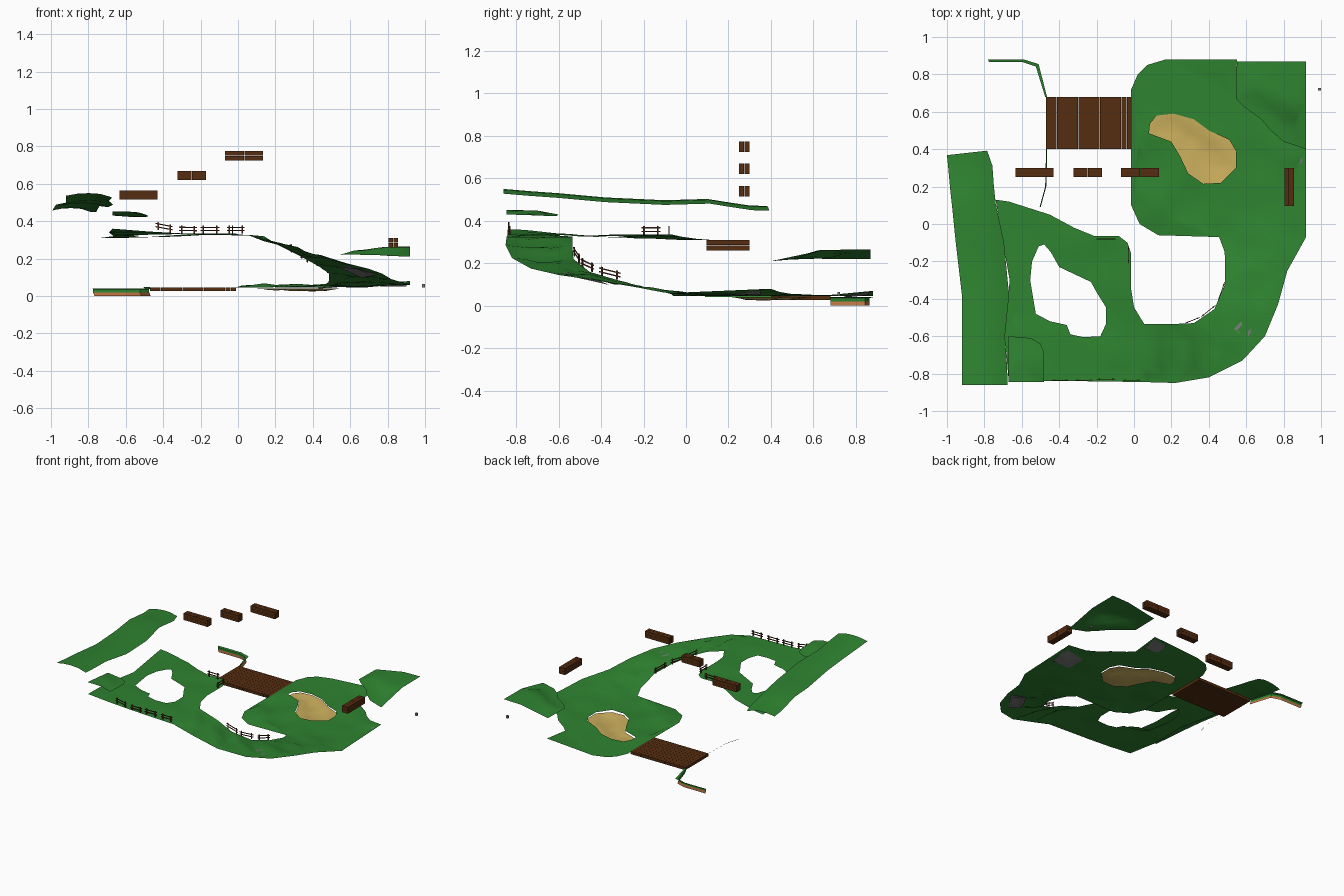
import bpy, bmesh, math
from mathutils import Vector
from mathutils.geometry import delaunay_2d_cdt

if "Cube" in bpy.data.objects:
    bpy.data.objects.remove(bpy.data.objects["Cube"])


def mat(name, c):
    m = bpy.data.materials.new(name)
    m.diffuse_color = (*c, 1)
    m.use_nodes = True
    m.node_tree.nodes["Principled BSDF"].inputs["Base Color"].default_value = m.diffuse_color
    return m


GRASS = mat("grass_green", (0.028, 0.23, 0.03))
WOOD = mat("wood_brown", (0.09, 0.026, 0.005))
FENCE = mat("fence_dark_brown", (0.07, 0.02, 0.008))
SAND = mat("sand", (0.60, 0.43, 0.11))
STONE = mat("stone_grey", (0.19, 0.19, 0.19))
DIRT = mat("dirt_orange", (0.55, 0.19, 0.06))


def make(name, verts, faces, mats, smooth=False):
    me = bpy.data.meshes.new(name)
    me.from_pydata([tuple(v) for v in verts], [], faces)
    for m in mats:
        me.materials.append(m)
    me.polygons.foreach_set("use_smooth", [smooth] * len(me.polygons))
    me.update()
    ob = bpy.data.objects.new(name, me)
    bpy.context.collection.objects.link(ob)
    return ob


def inside(p, poly):
    r = False
    for a, b in zip(poly, poly[1:] + poly[:1]):
        if (a[1] > p[1]) != (b[1] > p[1]):
            if p[0] < (b[0] - a[0]) * (p[1] - a[1]) / (b[1] - a[1]) + a[0]:
                r = not r
    return r


def height(x, y, ctrl):
    """Smooth height blended from nearby control points."""
    s = w = 0
    for cx, cy, cz in ctrl:
        k = 1 / (((x - cx) ** 2 + (y - cy) ** 2) ** 2 + 1e-9)
        s += k * cz
        w += k
    return s / w


def edge_dist(p, poly):
    d = 9
    for a, b in zip(poly, poly[1:] + poly[:1]):
        a, b = Vector(a[:2]), Vector(b[:2])
        t = max(0, min(1, (p - a).dot(b - a) / (b - a).length_squared))
        d = min(d, (a + (b - a) * t - p).length)
    return d


def sheet(name, outline, ctrl, material, holes=(), step=0.06, dz=0):
    """Single skin of ground inside an outline, with holes, draped on controls."""
    pts, edges = [], []
    loops = [outline, *holes]
    for lp in loops:
        n0, n = len(pts), len(lp)
        pts += [Vector(p[:2]) for p in lp]
        edges += [(n0 + i, n0 + (i + 1) % n) for i in range(n)]
    for i in range(int(2 / step) + 1):
        for j in range(int(2 / step) + 1):
            p = Vector((-1 + i * step, -1 + j * step))
            if (inside(p, outline) and not any(inside(p, h) for h in holes)
                    and min(edge_dist(p, lp) for lp in loops) > step * 0.4):
                pts.append(p)
    vs, _, fs = delaunay_2d_cdt(pts, edges, [], 0, 1e-5)[:3]
    keep = []
    for f in fs:
        c = sum((vs[i] for i in f), Vector((0, 0))) / len(f)
        if inside(c, outline) and not any(inside(c, h) for h in holes):
            keep.append(list(f))
    return make(name, [(v.x, v.y, height(v.x, v.y, ctrl) + dz) for v in vs],
                keep, [material], True)


def boxes(name, items, material):
    """items: (min corner, max corner)"""
    verts, faces = [], []
    for lo, hi in items:
        n = len(verts)
        verts += [(x, y, z) for z in (lo[2], hi[2]) for x, y in
                  ((lo[0], lo[1]), (hi[0], lo[1]), (hi[0], hi[1]), (lo[0], hi[1]))]
        faces += [[n + i for i in f] for f in ((3, 2, 1, 0), (4, 5, 6, 7), (0, 1, 5, 4),
                                               (1, 2, 6, 5), (2, 3, 7, 6), (3, 0, 4, 7))]
    return make(name, verts, faces, [material])


# Main course: upper plateau, curved ramp and lower green
course = [(-.74, .13, .31), (-.67, .12, .31), (-.45, .05, .315), (-.32, -.02, .325),
          (-.21, -.065, .335), (-.08, -.065, .335), (-.035, -.1, .335), (-.015, -.16, .335),
          (-.015, -.35, .335), (0, -.445, .33), (.055, -.535, .325), (.2, -.535, .28),
          (.32, -.53, .22), (.43, -.455, .16), (.487, -.32, .12), (.485, -.15, .075),
          (.455, -.07, .055), (.13, -.06, .045), (.03, 0, .045), (-.015, .1, .045),
          (-.015, .72, .045), (.02, .8, .045), (.07, .85, .045), (.17, .88, .045),
          (.55, .88, .07), (.545, .67, .05), (.59, .625, .05), (.68, .56, .05),
          (.73, .5, .055), (.8, .44, .065), (.92, .4, .08), (.92, -.07, .06),
          (.82, -.25, .09), (.77, -.43, .12), (.7, -.6, .145), (.58, -.73, .175),
          (.4, -.82, .225), (.22, -.85, .285), (.05, -.845, .325), (-.3, -.84, .335),
          (-.48, -.84, .345), (-.67, -.84, .36), (-.69, -.6, .34), (-.665, -.3, .32)]
inner = [(.3, .1, .045), (.1, .3, .045), (.2, .7, .045), (.4, .6, .045), (.65, .1, .05),
         (.65, .35, .045), (.4, .75, .045), (.8, .2, .055), (.62, -.1, .07), (.65, -.3, .1),
         (.58, -.5, .15), (.42, -.66, .205), (.25, -.7, .275), (.08, -.7, .325),
         (-.1, -.7, .335), (-.1, -.3, .335), (-.4, -.7, .335), (-.6, -.4, .325)]
ground = course + inner
kidney_hole = [(-.51, -.12), (-.545, -.2), (-.555, -.3), (-.525, -.48), (-.45, -.52),
               (-.36, -.54), (-.34, -.59), (-.27, -.605), (-.18, -.6), (-.15, -.535),
               (-.15, -.445), (-.2, -.365), (-.23, -.31), (-.4, -.23), (-.445, -.15),
               (-.48, -.11)]
pit = [(.085, .535), (.12, .58), (.21, .59), (.32, .56), (.4, .5), (.51, .45), (.545, .39),
       (.545, .3), (.465, .22), (.37, .215), (.29, .27), (.245, .365), (.2, .44), (.08, .485)]
sheet("main_course", course, ground, GRASS, [kidney_hole, pit])

# Sand bowl in the lower green
bowl = [(x, y, .04) for x, y in pit]
sheet("sand_pit", pit, bowl + [(.2, .52, .03), (.3, .45, .026), (.4, .36, .025), (.45, .3, .027)],
      SAND, step=0.04)

# Grey stone pads on the underside
for name, poly in (("ramp_stone", [(.52, -.58), (.6, -.63), (.75, -.42), (.66, -.36)]),
                   ("right_stone", [(.75, .2), (.9, .2), (.9, .35), (.75, .35)]),
                   ("back_stone", [(.43, .76), (.53, .74), (.54, .86), (.43, .86)])):
    sheet(name, poly, ground, STONE, step=0.05, dz=-0.005)

# High left lane, lofted with a slight crown: y, left x, right x, height
rows = [(-.86, -.92, -.675, .55), (-.74, -.92, -.68, .54), (-.6, -.92, -.69, .53),
        (-.38, -.92, -.668, .51), (-.1, -.953, -.695, .497), (.1, -.972, -.74, .503),
        (.2, -.983, -.75, .487), (.3, -.992, -.757, .472), (.38, -1, -.785, .47)]
drop = (-.014, -.003, 0, -.004, -.022)
verts = [(l + (r - l) * k / 4, y + .012 * (k - 2) / 2 * (1 if y > 0 else 0), z + drop[k])
         for y, l, r, z in rows for k in range(5)]
faces = [(i * 5 + k, i * 5 + k + 1, i * 5 + k + 6, i * 5 + k + 5)
         for i in range(len(rows) - 1) for k in range(4)]
make("left_lane", verts, faces, [GRASS], True)

# Small ledge and raised back corner
ledge = [(-.67, -.845, .452), (-.55, -.845, .45), (-.48, -.845, .43), (-.48, -.69, .425),
         (-.5, -.64, .422), (-.55, -.61, .422), (-.67, -.6, .43)]
sheet("left_ledge", ledge, ledge + [(-.6, -.73, .45)], GRASS)
corner = [(.55, .87, .22), (.545, .67, .22), (.59, .625, .222), (.68, .56, .22),
          (.73, .5, .22), (.8, .44, .215), (.92, .4, .21), (.92, .65, .263), (.92, .87, .265),
          (.78, .87, .262)]
sheet("back_corner", corner, corner + [(.8, .7, .263), (.68, .75, .248)], GRASS)

# Plank bridge
n = 16
w = .46 / n
boxes("plank_bridge", [((-.47 + i * w, .40, .026), (-.47 + (i + .97) * w, .68, .046))
                       for i in range(n)], WOOD)

# Bank beyond the bridge: grass lip over a dirt face
path = [(-.78, .88), (-.59, .88), (-.51, .855), (-.465, .68)]
inn = [(-.775, .865), (-.595, .865), (-.525, .842), (-.475, .68)]
verts = []
for (x, y), (u, v) in zip(path, inn):
    verts += [(x, y, .04), (u, v, .036), (u, v, .02), (u + .008, v, 0)]
faces = [(i * 4 + k, i * 4 + k + 1, i * 4 + k + 5, i * 4 + k + 4)
         for i in range(3) for k in range(3)]
bank = make("bridge_bank", verts, faces, [GRASS, DIRT])
for p in bank.data.polygons:
    p.material_index = 1 if p.center.z < .015 else 0
side = [(-.47, .4), (-.475, .2), (-.505, .09)]
make("bank_sliver", [(x + d, y, .047 - d) for x, y in side for d in (0, .006)],
     [(0, 1, 3, 2), (2, 3, 5, 4)], [GRASS])

# Floating wooden blocks, each four bundled beams
for i, (x, y, z, lx, ly) in enumerate(((-.532, .275, .54, .205, .05), (-.247, .275, .645, .155, .05),
                                       (.033, .275, .75, .205, .05), (.83, .198, .285, .05, .205))):
    g = .0007
    boxes(f"wooden_block_{i + 1}", [
        ((x + (a - 1) * lx / 2 + g, y + (b - 1) * ly / 2 + g, z + (c - 1) * .025),
         (x + a * lx / 2 - g, y + b * ly / 2 - g, z + c * .025 - g))
        for a in (0, 1) for b in (0, 1) for c in (0, 1)], WOOD)

# Fences: two posts and two rails between ground points
runs = [((-.44, -.835, .355), (-.35, -.835, .338)), ((-.315, -.835, .335), (-.22, -.835, .333)),
        ((-.2, -.83, .334), (-.1, -.83, .334)), ((-.06, -.835, .334), (.035, -.835, .334)),
        ((-.2, -.08, .334), (-.1, -.08, .334)), ((-.03, -.21, .334), (-.03, -.12, .334)),
        ((.275, -.53, .24), (.35, -.5, .195)), ((.36, -.495, .185), (.435, -.435, .157)),
        ((.45, -.41, .145), (.485, -.31, .12))]


def beam(verts, faces, a, b, up, side):
    n = len(verts)
    verts += [p + s * side + t * up for p in (a, b) for s, t in ((-1, -1), (1, -1), (1, 1), (-1, 1))]
    faces += [[n + i for i in f] for f in ((0, 1, 2, 3), (7, 6, 5, 4), (0, 4, 5, 1),
                                           (1, 5, 6, 2), (2, 6, 7, 3), (3, 7, 4, 0))]


for i, (a, b) in enumerate(runs):
    a, b = Vector(a), Vector(b)
    d = (b - a).normalized()
    z = Vector((0, 0, 1))
    s = d.cross(z).normalized() * .003
    vs, fs = [], []
    for t in (.14, .86):
        p = a.lerp(b, t)
        beam(vs, fs, p, p + z * .042, d * .004, s)
    for h in (.016, .033):
        beam(vs, fs, a + z * h, b + z * h, z * .003, s * .6)
    make(f"fence_{i + 1}", vs, fs, [FENCE])

# Tiny marker stone off the right edge
boxes("marker_stone", [((.985, .714, .045), (1, .726, .065))], STONE)
